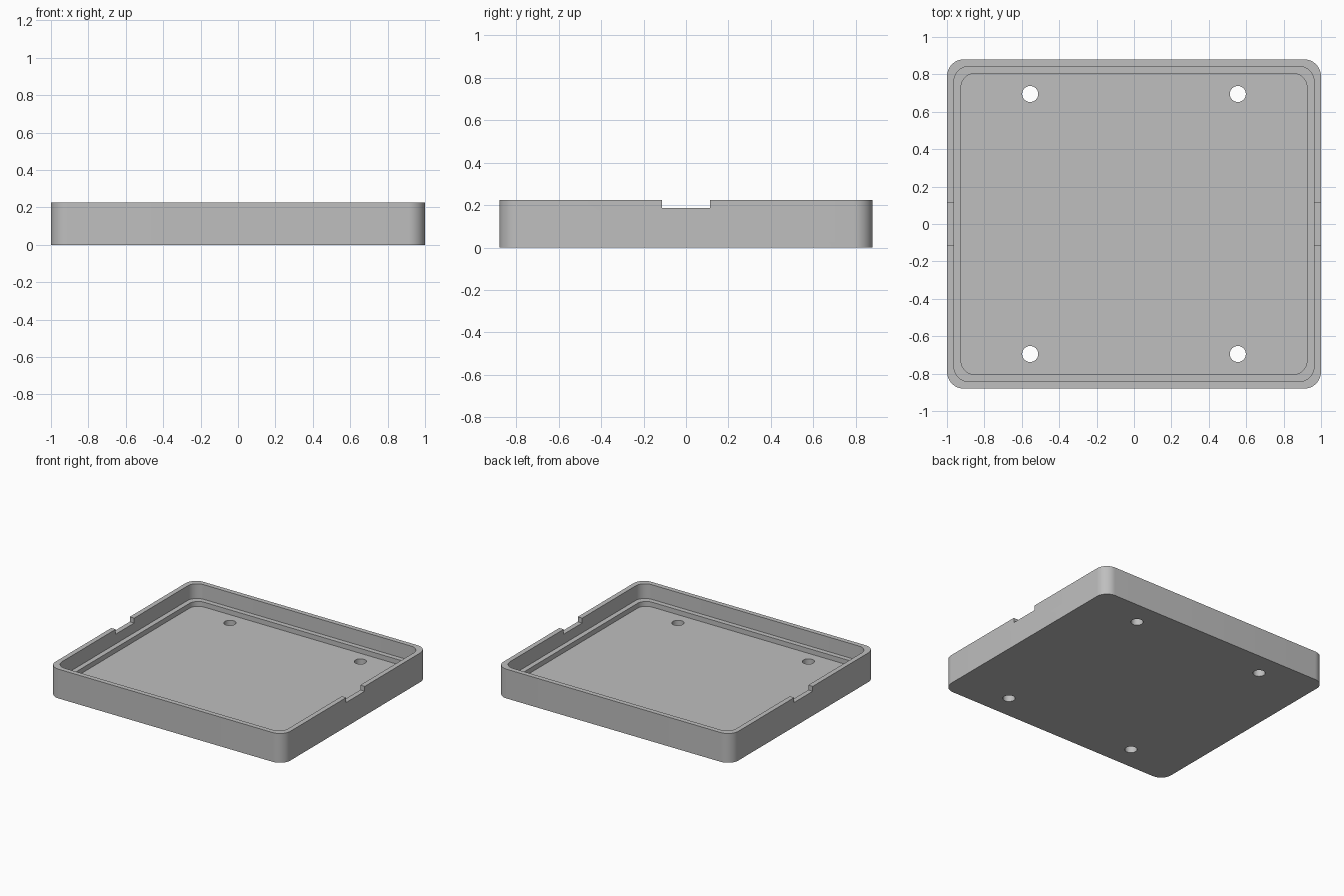
import bpy
import bmesh
import math

if "Cube" in bpy.data.objects:
    bpy.data.objects.remove(bpy.data.objects["Cube"])

UNIT = 0.0375            # one wall thickness
HALF_X, HALF_Y = 1.0, 0.88
HEIGHT = 6 * UNIT

grey = bpy.data.materials.new("plain grey")
grey.use_nodes = True
GREY = (0.52, 0.52, 0.52, 1)
grey.diffuse_color = GREY
grey.node_tree.nodes["Principled BSDF"].inputs["Base Color"].default_value = GREY


def rounded_outline(hx, hy, r, steps=12):
    """Counter-clockwise rounded rectangle."""
    points = []
    for quarter, (sx, sy) in enumerate([(1, 1), (-1, 1), (-1, -1), (1, -1)]):
        for i in range(steps + 1):
            a = (quarter + i / steps) * math.pi / 2
            points.append((sx * (hx - r) + r * math.cos(a),
                           sy * (hy - r) + r * math.sin(a)))
    return points


def circle(cx, cy, r, sides=32):
    return [(cx + r * math.cos(2 * math.pi * i / sides),
             cy + r * math.sin(2 * math.pi * i / sides)) for i in range(sides)]


def rectangle(cx, cy, hx, hy):
    return [(cx + sx * hx, cy + sy * hy)
            for sx, sy in [(1, 1), (-1, 1), (-1, -1), (1, -1)]]


def prism(name, outline, z0, z1):
    """Upright solid made from a flat outline."""
    bm = bmesh.new()
    base = bm.faces.new([bm.verts.new((x, y, z0)) for x, y in outline])
    top = bmesh.ops.extrude_face_region(bm, geom=[base])["geom"]
    bmesh.ops.translate(bm, vec=(0, 0, z1 - z0),
                        verts=[g for g in top if isinstance(g, bmesh.types.BMVert)])
    bmesh.ops.recalc_face_normals(bm, faces=bm.faces)
    mesh = bpy.data.meshes.new(name)
    bm.to_mesh(mesh)
    bm.free()
    mesh.materials.append(grey)
    obj = bpy.data.objects.new(name, mesh)
    bpy.context.collection.objects.link(obj)
    return obj


# Solid block with rounded corners
tray = prism("tray", rounded_outline(HALF_X, HALF_Y, 0.09), 0, HEIGHT)

# Upper recess, then the smaller lower recess that leaves a ledge
cutters = [
    prism("upper_recess_cutter",
          rounded_outline(HALF_X - UNIT, HALF_Y - UNIT, 0.08), 3 * UNIT, HEIGHT + 0.1),
    prism("lower_recess_cutter",
          rounded_outline(HALF_X - 2 * UNIT, HALF_Y - 2 * UNIT, 0.075), 2 * UNIT, HEIGHT + 0.1),
]

# Notches in the side walls and four holes through the floor
for sx in (-1, 1):
    cutters.append(prism("notch_cutter", rectangle(sx, 0, 0.1, 3 * UNIT),
                         5 * UNIT, HEIGHT + 0.1))
    for sy in (-1, 1):
        cutters.append(prism("hole_cutter", circle(sx * 0.555, sy * 0.695, 0.043),
                             -0.1, HEIGHT))

# Cut everything away and remove the cutters
bpy.context.view_layer.objects.active = tray
tray.select_set(True)
for cutter in cutters:
    mod = tray.modifiers.new("cut", "BOOLEAN")
    mod.operation = "DIFFERENCE"
    mod.solver = "EXACT"
    mod.object = cutter
    bpy.ops.object.modifier_apply(modifier=mod.name)
    bpy.data.objects.remove(cutter)

bpy.ops.object.select_all(action="DESELECT")
tray.select_set(True)
bpy.ops.object.shade_smooth_by_angle(angle=math.radians(30))
